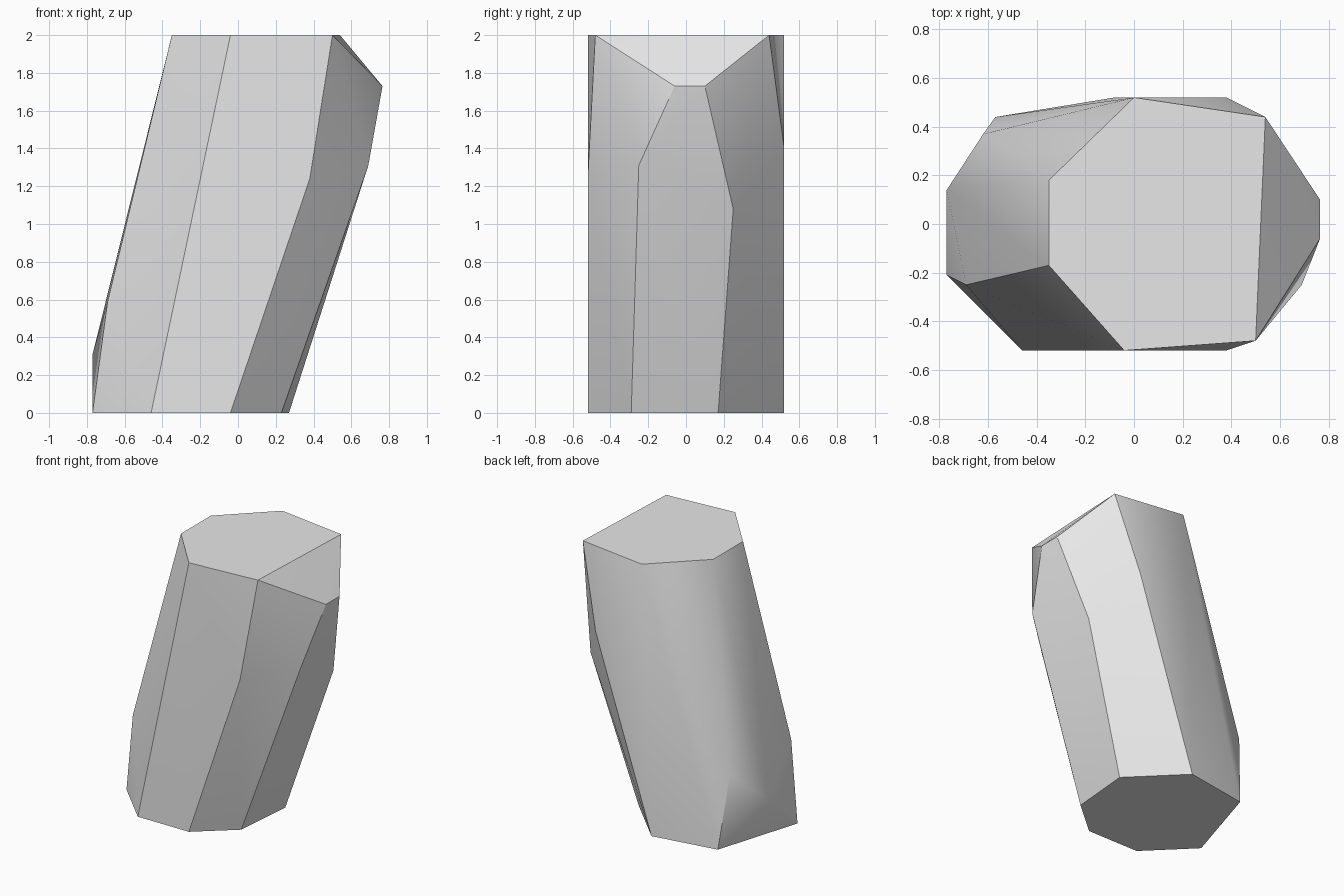
import bpy
import bmesh
import math

# Remove the default cube only
default_cube = bpy.data.objects.get("Cube")
if default_cube:
    bpy.data.objects.remove(default_cube, do_unlink=True)


def flat_material(name, value):
    """Plain grey material, same colour in viewport and render."""
    material = bpy.data.materials.new(name)
    material.use_nodes = True
    colour = (value, value, value, 1)
    material.diffuse_color = colour
    shader = material.node_tree.nodes["Principled BSDF"]
    shader.inputs["Base Color"].default_value = colour
    shader.inputs["Roughness"].default_value = 1
    return material


def outline(height, corners):
    """Lift a flat outline to one height."""
    return [(x, y, height) for x, y in corners]


def faceted_stone(name, points, material):
    """Wrap the corner points in a convex faceted skin."""
    bm = bmesh.new()
    for point in points:
        bm.verts.new(point)
    hull = bmesh.ops.convex_hull(bm, input=bm.verts[:])
    # Drop any corner that ended up inside the skin
    inner = [v for v in hull["geom_interior"] if isinstance(v, bmesh.types.BMVert)]
    bmesh.ops.delete(bm, geom=inner, context="VERTS")
    # Join triangles lying in the same facet
    bmesh.ops.dissolve_limit(bm, angle_limit=math.radians(1), verts=bm.verts[:], edges=bm.edges[:])
    bmesh.ops.recalc_face_normals(bm, faces=bm.faces[:])
    mesh = bpy.data.meshes.new(name)
    bm.to_mesh(mesh)
    bm.free()
    mesh.materials.append(material)
    stone = bpy.data.objects.new(name, mesh)
    bpy.context.collection.objects.link(stone)
    return stone


# Flat base and flat top, the top shifted sideways so the stone leans
base = outline(0, [(-.77, -.21), (-.46, -.52), (-.04, -.52), (.23, -.29),
                   (.27, .17), (-.08, .52), (-.57, .44)])
top = outline(2, [(-.35, -.17), (-.04, -.52), (.5, -.48),
                  (.54, .44), (0, .52), (-.35, .18)])

# Chipped edge below the top, on the leaning side
chip = outline(1.73, [(.765, -.06), (.765, .1)])

# Single corners where long side facets bend
lower_bends = [(-.69, -.25, .59), (-.77, .14, .31), (-.62, .37, .54)]
upper_bends = [(.38, -.52, 1.24), (.69, -.25, 1.31), (.61, .25, 1.08), (.38, .52, 1.4)]

stone_grey = flat_material("stone grey", .8)
stone = faceted_stone("leaning_stone", base + top + chip + lower_bends + upper_bends, stone_grey)

# Soft shading over gentle bends, crisp main edges
bpy.ops.object.select_all(action="DESELECT")
stone.select_set(True)
bpy.context.view_layer.objects.active = stone
bpy.ops.object.shade_smooth_by_angle(angle=math.radians(30))
